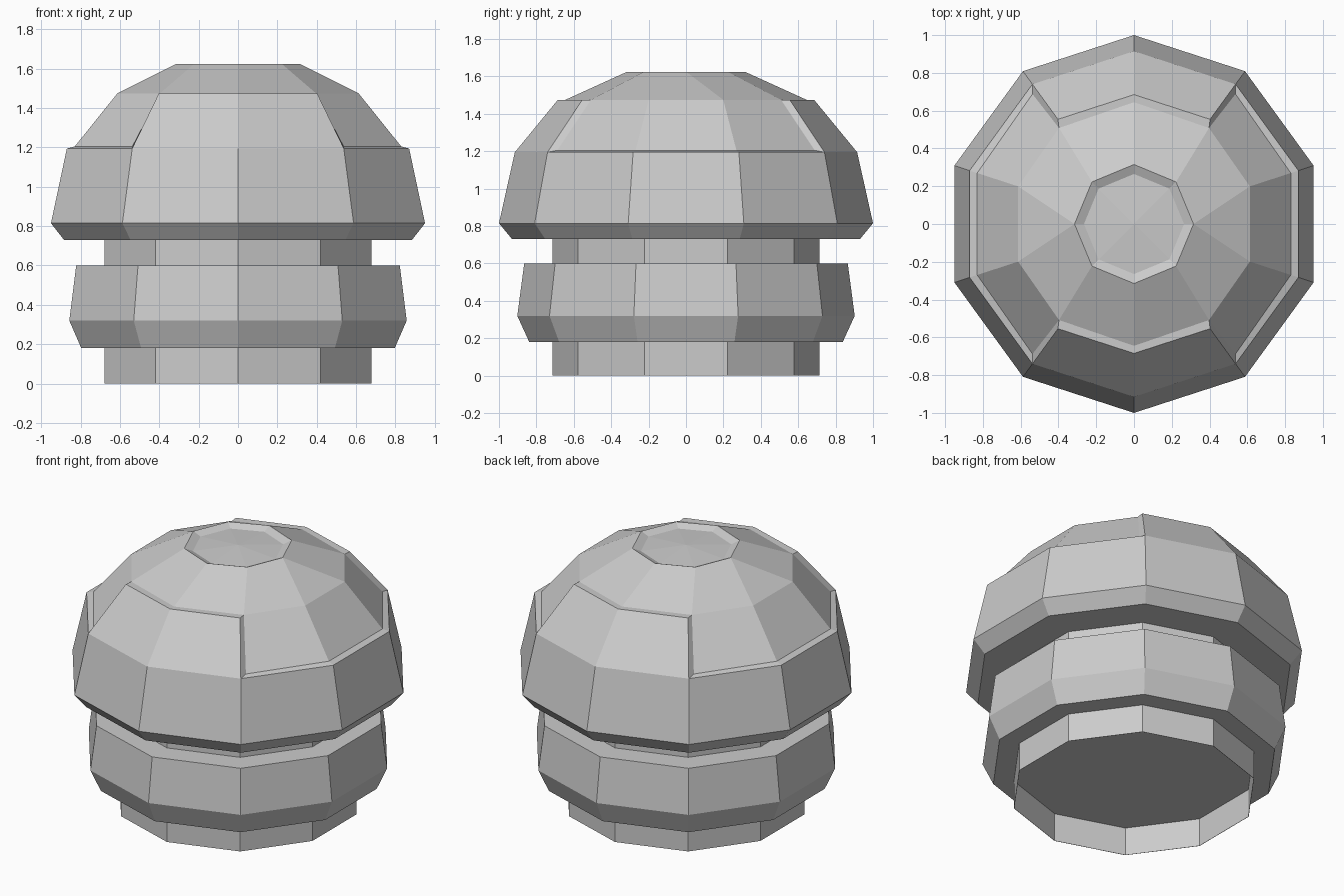
import bpy, bmesh
from math import sin, cos, radians

cube = bpy.data.objects.get("Cube")
if cube:
    bpy.data.objects.remove(cube, do_unlink=True)

grey = bpy.data.materials.new("plain_grey")
grey.use_nodes = True
grey.diffuse_color = (0.6, 0.6, 0.6, 1)
grey.node_tree.nodes["Principled BSDF"].inputs["Base Color"].default_value = (0.6, 0.6, 0.6, 1)

SIDES = 10
DECAGON = [90 + 36 * i for i in range(SIDES)]
# Corners of the recessed flanks, drawn in slightly from the raised panels
LEAN = {1: 2, 4: -2, 6: 2, 9: -2}
RECESS = [a + LEAN.get(i, 0) for i, a in enumerate(DECAGON)]
# Octagon corners matched to the ten sides: the two flank sides close to a point
OCTAGON = [90, 135, 180, 180, 225, 270, 315, 360, 360, 405]


def point(angle, radius, z):
    a = radians(angle)
    return (radius * cos(a), radius * sin(a), z)


def add_face(bm, points):
    unique = []
    for p in points:
        if all(sum((a - b) ** 2 for a, b in zip(p, q)) > 1e-9 for q in unique):
            unique.append(p)
    if len(unique) > 2:
        bm.faces.new([bm.verts.new(p) for p in unique])


def add_band(bm, i, low, high, low_angles=DECAGON, high_angles=DECAGON):
    """One side of a band between two faceted rings."""
    j = (i + 1) % SIDES
    add_face(bm, [point(low_angles[i], *low), point(low_angles[j], *low),
                  point(high_angles[j], *high), point(high_angles[i], *high)])


def add_sector(bm, i, profile, angles=DECAGON):
    """One side of a faceted turned shape."""
    for low, high in zip(profile, profile[1:]):
        add_band(bm, i, low, high, angles, angles)


def finish(bm, name):
    bmesh.ops.remove_doubles(bm, verts=bm.verts, dist=0.0005)
    bmesh.ops.recalc_face_normals(bm, faces=bm.faces)
    mesh = bpy.data.meshes.new(name)
    bm.to_mesh(mesh)
    bm.free()
    mesh.materials.append(grey)
    obj = bpy.data.objects.new(name, mesh)
    bpy.context.collection.objects.link(obj)


def turned(name, profile):
    bm = bmesh.new()
    for i in range(SIDES):
        add_sector(bm, i, profile)
    finish(bm, name)


NECK = 0.715

# Thin-walled post, open underneath up to the collar
turned("core_post", [(0, 0.18), (NECK - 0.002, 0.18), (NECK - 0.002, 0),
                     (NECK, 0), (NECK, 0.74), (0, 0.74)])
turned("lower_collar", [(NECK, 0.18), (0.838, 0.18), (0.902, 0.32),
                        (0.865, 0.6), (NECK, 0.6), (NECK, 0.18)])

# Domed cap: raised panels at front and back, recessed flanks
skirt = [(0, 0.73), (0.93, 0.73), (1.0, 0.815), (0.915, 1.195)]
shoulder, ledge = skirt[-1], (0.873, 1.205)
panel_top, dome = (0.685, 1.475), (0.645, 1.475)
rim, floor_edge, centre = (0.315, 1.625), (0.265, 1.604), (0, 1.622)

bm = bmesh.new()
for i in range(SIDES):
    add_sector(bm, i, skirt)
    if i in (0, 4, 5, 9):
        add_band(bm, i, shoulder, panel_top)
        add_band(bm, i, panel_top, dome, DECAGON, RECESS)
    else:
        add_band(bm, i, shoulder, ledge, DECAGON, RECESS)
        add_band(bm, i, ledge, dome, RECESS, RECESS)
    # Upper dome closing from ten corners to eight, then the dished crown
    add_band(bm, i, dome, rim, RECESS, OCTAGON)
    add_sector(bm, i, [rim, floor_edge, centre], OCTAGON)
# Side walls of the raised panels
for i in LEAN:
    add_face(bm, [point(DECAGON[i], *shoulder), point(DECAGON[i], *panel_top),
                  point(RECESS[i], *dome), point(RECESS[i], *ledge)])
finish(bm, "domed_cap")
